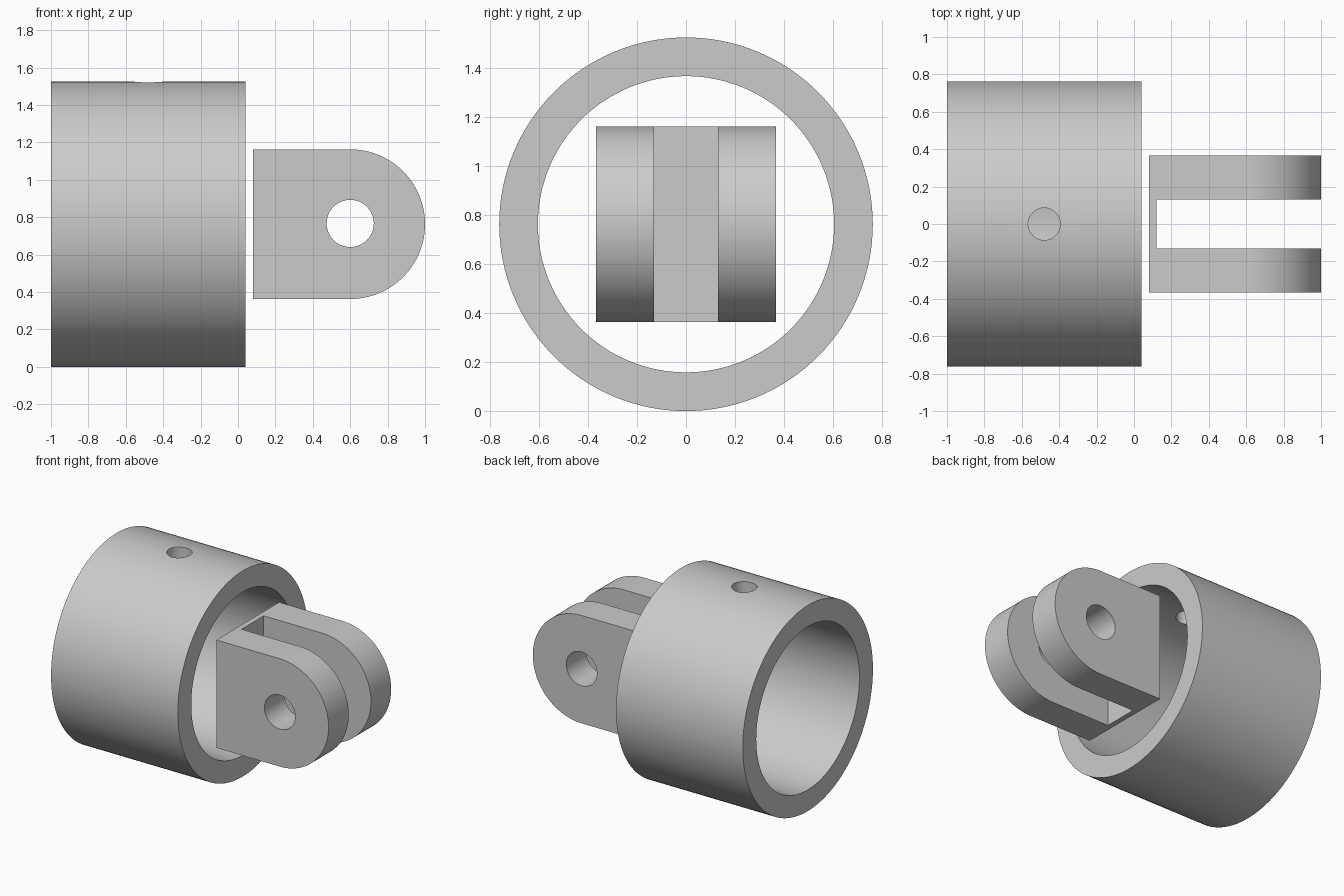
import bpy, bmesh, math
from mathutils import Matrix, Vector

cube = bpy.data.objects.get("Cube")
if cube:
    bpy.data.objects.remove(cube, do_unlink=True)

AXIS_Z = 0.763   # height of the shared centre line

grey = bpy.data.materials.new("plain grey")
grey.use_nodes = True
colour = (0.6, 0.6, 0.6, 1)
grey.diffuse_color = colour
grey.node_tree.nodes["Principled BSDF"].inputs["Base Color"].default_value = colour


def finish(name, bm):
    bmesh.ops.recalc_face_normals(bm, faces=bm.faces[:])
    mesh = bpy.data.meshes.new(name)
    bm.to_mesh(mesh)
    bm.free()
    mesh.materials.append(grey)
    obj = bpy.data.objects.new(name, mesh)
    bpy.context.collection.objects.link(obj)
    return obj


def cylinder(name, radius, length, centre, axis, sides):
    bm = bmesh.new()
    turn = Vector((0, 0, 1)).rotation_difference(Vector(axis)).to_matrix().to_4x4()
    bmesh.ops.create_cone(bm, cap_ends=True, segments=sides, radius1=radius,
                          radius2=radius, depth=length,
                          matrix=Matrix.Translation(centre) @ turn)
    return finish(name, bm)


def box(name, low, high):
    bm = bmesh.new()
    low, high = Vector(low), Vector(high)
    size = Matrix.Diagonal((*(high - low), 1))
    bmesh.ops.create_cube(bm, size=1, matrix=Matrix.Translation((low + high) / 2) @ size)
    return finish(name, bm)


def cut(target, cutter):
    mod = target.modifiers.new("cut", "BOOLEAN")
    mod.operation = "DIFFERENCE"
    mod.solver = "EXACT"
    mod.object = cutter
    bpy.ops.object.select_all(action="DESELECT")
    bpy.context.view_layer.objects.active = target
    target.select_set(True)
    bpy.ops.object.modifier_apply(modifier=mod.name)
    bpy.data.objects.remove(cutter, do_unlink=True)


def smooth(obj):
    bpy.ops.object.select_all(action="DESELECT")
    bpy.context.view_layer.objects.active = obj
    obj.select_set(True)
    bpy.ops.object.shade_smooth_by_angle(angle=math.radians(30))


# Open sleeve with a set-screw hole through its top wall
sleeve = cylinder("sleeve", AXIS_Z, 1.04, (-0.48, 0, AXIS_Z), (1, 0, 0), 128)
cut(sleeve, cylinder("bore", 0.605, 1.4, (-0.48, 0, AXIS_Z), (1, 0, 0), 128))
cut(sleeve, cylinder("screw_hole", 0.086, 0.8, (-0.48, 0, 1.5), (0, 0, 1), 48))
smooth(sleeve)

# Round-nosed fork: side profile extruded across its width
BACK, NOSE, RADIUS, HALF_WIDTH = 0.08, 0.6, 0.4, 0.367
bm = bmesh.new()
outline = [(BACK, RADIUS), (BACK, -RADIUS)]
steps = 64
for i in range(steps + 1):
    a = math.pi * (i / steps - 0.5)
    outline.append((NOSE + RADIUS * math.cos(a), RADIUS * math.sin(a)))
side = bm.faces.new([bm.verts.new((x, -HALF_WIDTH, AXIS_Z + z)) for x, z in outline])
grown = bmesh.ops.extrude_face_region(bm, geom=[side])
bmesh.ops.translate(bm, vec=(0, 2 * HALF_WIDTH, 0),
                    verts=[v for v in grown["geom"] if isinstance(v, bmesh.types.BMVert)])
fork = finish("fork", bm)

# Slot between the prongs and the cross pin hole
cut(fork, box("slot", (0.12, -0.13, 0), (1.2, 0.13, 1.6)))
cut(fork, cylinder("pin_hole", 0.126, 1, (NOSE, 0, AXIS_Z + 0.004), (0, 1, 0), 64))
smooth(fork)
